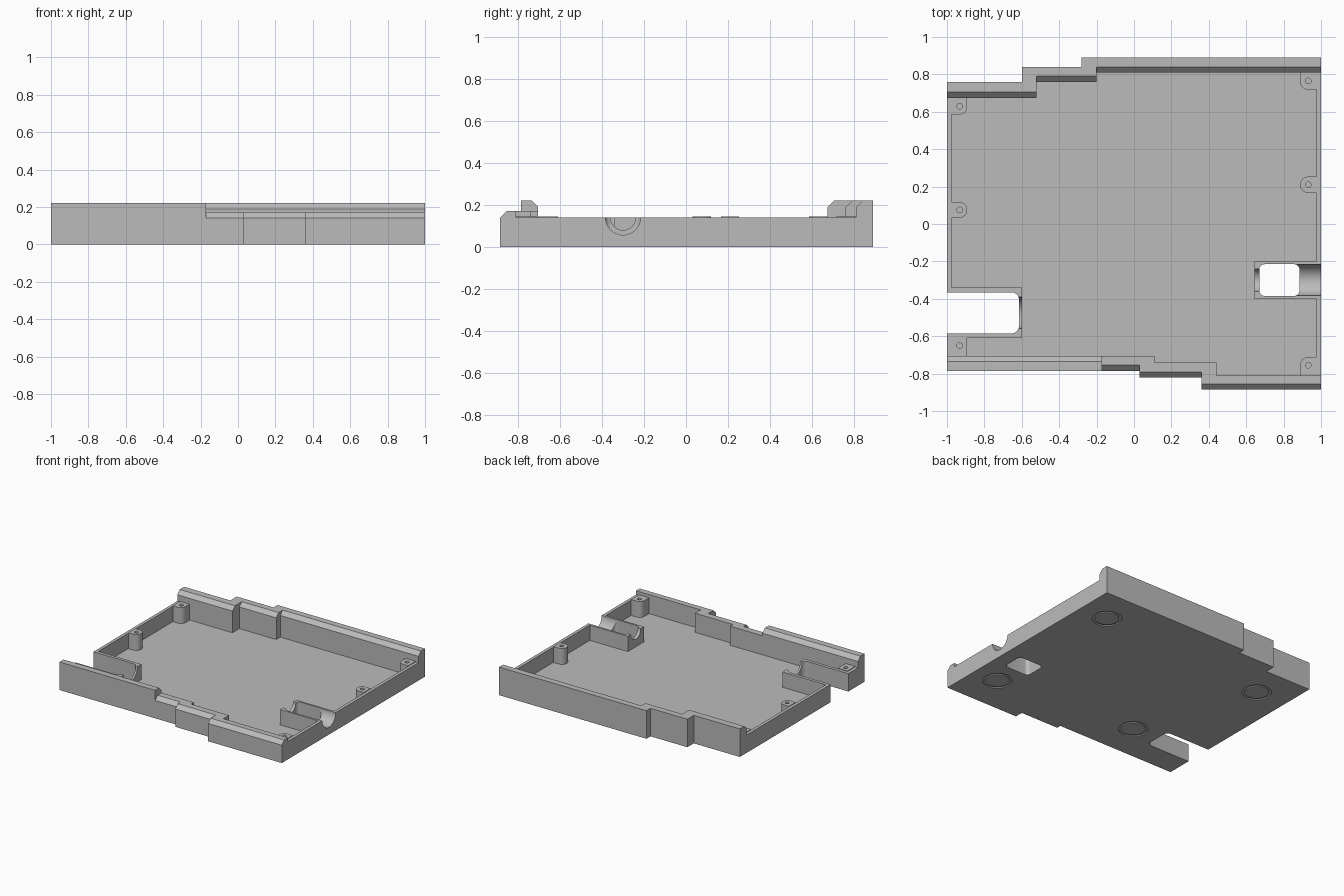
import bpy, bmesh, math
from mathutils import Matrix

cube = bpy.data.objects.get("Cube")
if cube:
    bpy.data.objects.remove(cube, do_unlink=True)

GREY = (0.5, 0.5, 0.5, 1)
grey = bpy.data.materials.new("plain grey")
grey.use_nodes = True
grey.diffuse_color = GREY
grey.node_tree.nodes["Principled BSDF"].inputs["Base Color"].default_value = GREY

FLOOR, RIM, LOW, TALL, CHAMFER = 0.02, 0.14, 0.17, 0.22, 0.03


def finish(name, bm):
    """Turn a bmesh into a linked object with clean normals."""
    bmesh.ops.remove_doubles(bm, verts=bm.verts, dist=1e-5)
    bmesh.ops.recalc_face_normals(bm, faces=bm.faces)
    mesh = bpy.data.meshes.new(name)
    bm.to_mesh(mesh)
    bm.free()
    mesh.materials.append(grey)
    ob = bpy.data.objects.new(name, mesh)
    bpy.context.collection.objects.link(ob)
    return ob


def prism(name, outline, z0, z1):
    bm = bmesh.new()
    face = bm.faces.new([bm.verts.new((x, y, z0)) for x, y in outline])
    top = bmesh.ops.extrude_face_region(bm, geom=[face])["geom"]
    bmesh.ops.translate(bm, vec=(0, 0, z1 - z0),
                        verts=[v for v in top if isinstance(v, bmesh.types.BMVert)])
    return finish(name, bm)


def rounded(x0, x1, y0, y1, radius, corners):
    """Rectangle outline; corners lists which of sw, se, ne, nw are rounded."""
    pts = []
    spots = (("sw", x0, y0, 1, 1), ("se", x1, y0, -1, 1),
             ("ne", x1, y1, -1, -1), ("nw", x0, y1, 1, -1))
    for i, (key, x, y, sx, sy) in enumerate(spots):
        if key not in corners:
            pts.append((x, y))
            continue
        for k in range(9):
            a = math.pi * (1 + i / 2 + k / 16)
            pts.append((x + sx * radius + radius * math.cos(a),
                        y + sy * radius + radius * math.sin(a)))
    return pts


def cylinder(name, centre, radius, length, axis="Z"):
    bm = bmesh.new()
    turn = Matrix.Rotation(math.pi / 2, 4, "Y") if axis == "X" else Matrix()
    bmesh.ops.create_cone(bm, cap_ends=True, segments=48, radius1=radius, radius2=radius,
                          depth=length, matrix=Matrix.Translation(centre) @ turn)
    return finish(name, bm)


def cut(ob, cutter):
    mod = ob.modifiers.new("cut", "BOOLEAN")
    mod.operation, mod.solver, mod.object = "DIFFERENCE", "EXACT", cutter
    bpy.context.view_layer.objects.active = ob
    bpy.ops.object.modifier_apply(modifier=mod.name)
    bpy.data.objects.remove(cutter, do_unlink=True)


def smooth(ob):
    bpy.ops.object.select_all(action="DESELECT")
    ob.select_set(True)
    bpy.context.view_layer.objects.active = ob
    bpy.ops.object.shade_smooth_by_angle(angle=math.radians(25))


def rail(name, spans, height, chamfer_side):
    """Chamfered strip along x; spans are (start, end, outer y, inner y)."""
    bm = bmesh.new()
    rings = []
    for x0, x1, outer, inner in spans:
        edge, flat = (inner, outer) if chamfer_side == "inner" else (outer, inner)
        lean = math.copysign(CHAMFER, flat - edge)
        section = ((edge, RIM), (edge, height - CHAMFER), (edge + lean, height),
                   (flat, height), (flat, RIM))
        if height == LOW:
            section = section[1:]
        for x in (x0, x1):
            rings.append([bm.verts.new((x, y, z)) for y, z in section])
    n = len(rings[0])
    for a, b in zip(rings, rings[1:]):
        for i in range(n):
            j = (i + 1) % n
            bm.faces.new((a[i], a[j], b[j], b[i]))
    bm.faces.new(rings[0])
    bm.faces.new(rings[-1])
    bmesh.ops.dissolve_degenerate(bm, dist=1e-5, edges=bm.edges)
    return finish(name, bm)


# Tray with stepped front and back edges
outer = [(-1, -.785), (.03, -.785), (.03, -.82), (.36, -.82), (.36, -.885), (1, -.885),
         (1, .89), (-.28, .89), (-.28, .84), (-.6, .84), (-.6, .76), (-1, .76)]
# Cavity runs around the two side compartments
inner = [(-.975, -.705), (.11, -.705), (.11, -.74), (.44, -.74), (.44, -.81), (.975, -.81),
         (.975, -.4), (.645, -.4), (.645, -.2), (.975, -.2), (.975, .81), (-.2, .81),
         (-.2, .76), (-.52, .76), (-.52, .675), (-.975, .675), (-.975, -.34),
         (-.6, -.34), (-.6, -.61), (-.975, -.61)]
tray = prism("tray", outer, 0, RIM)
cut(tray, prism("cavity", inner, FLOOR, 0.3))

# Open notch in one side, window and round channel in the other
cut(tray, prism("notch", rounded(-1.1, -.615, -.585, -.365, .04, ("se", "ne")), -.1, .3))
cut(tray, cylinder("notch_saddle", (-.6, -.475, RIM), .085, .1, "X"))
cut(tray, prism("window", rounded(.67, .885, -.385, -.215, .03, ("sw", "se", "ne", "nw")), -.1, .3))
cut(tray, cylinder("cable_channel", (.95, -.3, RIM), .083, .3, "X"))
cut(tray, cylinder("cable_saddle", (.65, -.3, RIM), .06, .1, "X"))

# Ring grooves under the floor
for x, y in ((.76, .605), (-.74, .485), (.79, -.58), (-.4, -.485)):
    ring = cylinder("ring", (x, y, 0), .107, .016)
    cut(ring, cylinder("ring_core", (x, y, 0), .087, .1))
    cut(tray, ring)
smooth(tray)

# Raised rails on the front and back walls
rail("back_rail", [(-1, -.6, .76, .675), (-.6, -.52, .84, .675), (-.52, -.28, .84, .76),
                   (-.28, -.2, .89, .76), (-.2, 1, .89, .81)], TALL, "inner")
rail("front_tall_rail", [(-1, -.17, -.785, -.705)], TALL, "inner")
rail("front_low_rail", [(-.17, .03, -.785, -.705), (.03, .11, -.82, -.705),
                        (.11, .36, -.82, -.74), (.36, .44, -.885, -.74),
                        (.44, 1, -.885, -.81)], LOW, "outer")

# Screw posts against the walls
posts = (("back_right_post", -.975, -.892, .585, .675, ("se",), .63),
         ("back_left_post", .888, .975, .718, .81, ("sw",), .765),
         ("middle_right_post", -.975, -.892, .032, .118, ("se", "ne"), .075),
         ("middle_left_post", .888, .975, .167, .253, ("sw", "nw"), .21),
         ("front_right_post", -.975, -.892, -.705, -.61, (), -.65),
         ("front_left_post", .888, .975, -.81, -.712, ("nw",), -.755))
for name, x0, x1, y0, y1, corners, hole_y in posts:
    post = prism(name, rounded(x0, x1, y0, y1, .042, corners), FLOOR, RIM + .005)
    cut(post, cylinder("screw_hole", (math.copysign(.932, x0), hole_y, RIM), .015, .16))
    smooth(post)
